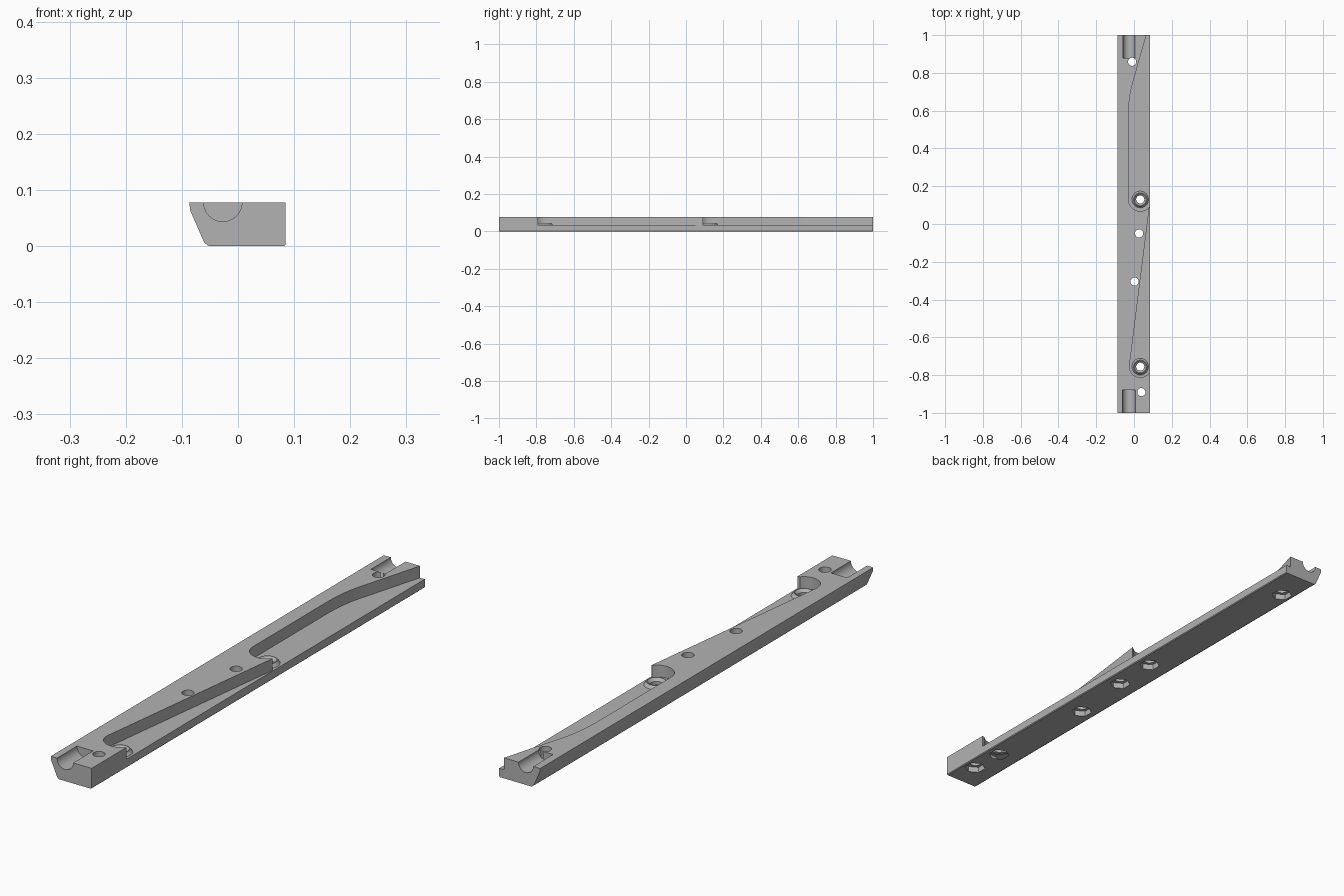
import bpy, bmesh, math
from mathutils import Matrix, Vector

if "Cube" in bpy.data.objects:
    bpy.data.objects.remove(bpy.data.objects["Cube"])

grey = bpy.data.materials.new("matte grey")
grey.use_nodes = True
grey.diffuse_color = (0.45, 0.45, 0.45, 1)
grey.node_tree.nodes["Principled BSDF"].inputs["Base Color"].default_value = (0.45, 0.45, 0.45, 1)

TOP, FLOOR, EDGE = 0.078, 0.033, 0.085


def finish(name, bm):
    bmesh.ops.recalc_face_normals(bm, faces=bm.faces[:])
    mesh = bpy.data.meshes.new(name)
    bm.to_mesh(mesh)
    bm.free()
    mesh.materials.append(grey)
    obj = bpy.data.objects.new(name, mesh)
    bpy.context.scene.collection.objects.link(obj)
    return obj


def prism(name, points, offset):
    """Extrude a closed 3D outline along an offset."""
    bm = bmesh.new()
    face = bm.faces.new([bm.verts.new(p) for p in points])
    new = bmesh.ops.extrude_face_region(bm, geom=[face])["geom"]
    bmesh.ops.translate(bm, vec=Vector(offset), verts=[v for v in new if isinstance(v, bmesh.types.BMVert)])
    return finish(name, bm)


def cone(name, x, y, z0, z1, r0, r1, sides=40):
    bm = bmesh.new()
    bmesh.ops.create_cone(bm, cap_ends=True, segments=sides, radius1=r0, radius2=r1, depth=z1 - z0,
                          matrix=Matrix.Translation((x, y, (z0 + z1) / 2)))
    return finish(name, bm)


def combine(body, tool, operation):
    """Apply a boolean and drop the tool."""
    mod = body.modifiers.new("combine", "BOOLEAN")
    mod.operation, mod.solver, mod.object = operation, "EXACT", tool
    tool.hide_render = True
    graph = bpy.context.evaluated_depsgraph_get()
    mesh = bpy.data.meshes.new_from_object(body.evaluated_get(graph))
    body.modifiers.clear()
    body.data = mesh
    bpy.data.objects.remove(tool)


def arc(cx, cy, r, start, end, n=20):
    return [(cx + r * math.cos(math.radians(start + (end - start) * i / n)),
             cy + r * math.sin(math.radians(start + (end - start) * i / n))) for i in range(n + 1)]


# Long bar with one sloped flank
section = [(-0.087, TOP), (-0.085, 0.063), (-0.06, 0.006), (-0.052, 0),
           (0.082, 0), (EDGE, 0.003), (EDGE, TOP)]
bar = prism("rail_bar", [(x, -1, z) for x, z in section], (0, 2, 0))

# Recessed pockets along the straight edge, each starting round a screw seat
seats = [(0.033, -0.755), (0.033, 0.13)]
front_pocket = [(EDGE, 0.115), (0.2, 0.115), (0.2, -0.78)] + arc(*seats[0], 0.057, 335, 173)[2:]
back_pocket = arc(*seats[1], 0.062, 320, 180) + [
    (-0.029, 0.58), (-0.027, 0.63), (-0.023, 0.67), (-0.016, 0.71), (-0.006, 0.75),
    (0.006, 0.79), (0.065, 1.0), (0.068, 1.01), (0.2, 1.01), (0.2, 0.09)]
for outline in (front_pocket, back_pocket):
    combine(bar, prism("pocket_cutter", [(x, y, FLOOR) for x, y in outline], (0, 0, 0.1)), "DIFFERENCE")

# Raised countersunk screw seats
for x, y in seats:
    combine(bar, cone("screw_seat", x, y, 0.025, 0.045, 0.05, 0.035), "UNION")
    combine(bar, cone("countersink_cutter", x, y, 0.033, 0.047, 0.02, 0.034), "DIFFERENCE")

# Through holes with hexagonal nut recesses underneath
for x, y in seats + [(-0.01, 0.859), (0.027, -0.05), (0.003, -0.305), (0.039, -0.89)]:
    combine(bar, cone("hole_cutter", x, y, -0.02, 0.1, 0.0215, 0.0215), "DIFFERENCE")
    combine(bar, cone("nut_cutter", x, y, -0.02, 0.022, 0.038, 0.038, 6), "DIFFERENCE")

# Half round grooves at both ends
for side, radius in ((-1, 0.034), (1, 0.031)):
    ring = arc(-0.027, TOP, radius, 0, 360, 48)[:-1]
    combine(bar, prism("groove_cutter", [(x, side * 0.88, z) for x, z in ring], (0, side * 0.2, 0)), "DIFFERENCE")

# Smooth curved walls, crisp edges
bpy.ops.object.select_all(action="DESELECT")
bar.select_set(True)
bpy.context.view_layer.objects.active = bar
bpy.ops.object.shade_smooth_by_angle(angle=math.radians(25))
